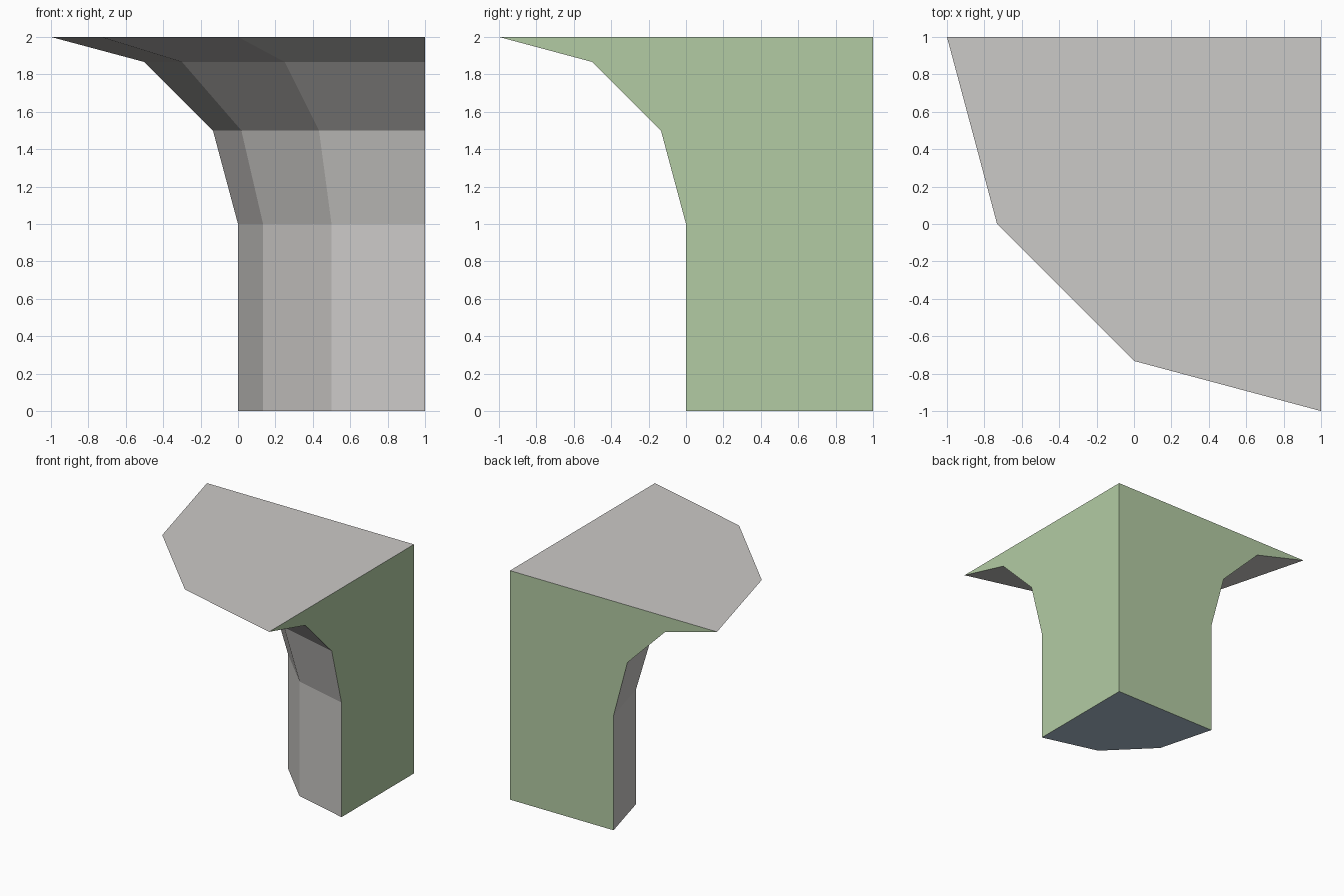
import bpy
import bmesh
from math import cos, sin, pi

cube = bpy.data.objects.get("Cube")
if cube:
    bpy.data.objects.remove(cube, do_unlink=True)


def make_material(name, rgb):
    mat = bpy.data.materials.new(name)
    mat.use_nodes = True
    color = (*rgb, 1.0)
    mat.diffuse_color = color
    mat.node_tree.nodes["Principled BSDF"].inputs["Base Color"].default_value = color
    return mat


GREY, GREEN, SLATE = range(3)
materials = [
    make_material("warm_grey", (0.60, 0.585, 0.57)),
    make_material("pale_green", (0.45, 0.60, 0.37)),
    make_material("blue_grey", (0.40, 0.50, 0.59)),
]

# Profile of the flared column: straight shaft, then a quarter-round flare
STEPS = 3
turns = [i * pi / 2 / STEPS for i in range(STEPS + 1)]
profile = [(1, 0)] + [(2 - cos(t), 1 + sin(t)) for t in turns]

# Sweep the profile a quarter turn about the corner at x = 1, y = 1
bm = bmesh.new()
rings = []
for radius, z in profile:
    ring = [bm.verts.new((1 - radius * cos(t), 1 - radius * sin(t), z)) for t in turns]
    rings.append(ring)
for low, high in zip(rings, rings[1:]):
    for i in range(STEPS):
        bm.faces.new((low[i], low[i + 1], high[i + 1], high[i]))

# Flat cut sides, top and base
axis_low = bm.verts.new((1, 1, 0))
axis_high = bm.verts.new((1, 1, 2))
for side in (0, -1):
    face = bm.faces.new([axis_low] + [ring[side] for ring in rings] + [axis_high])
    face.material_index = GREEN
bm.faces.new(rings[-1] + [axis_high])
base = bm.faces.new(rings[0] + [axis_low])
base.material_index = SLATE
bmesh.ops.recalc_face_normals(bm, faces=bm.faces)

mesh = bpy.data.meshes.new("flared_column_quarter")
bm.to_mesh(mesh)
bm.free()
for mat in materials:
    mesh.materials.append(mat)
column = bpy.data.objects.new("flared_column_quarter", mesh)
bpy.context.collection.objects.link(column)
